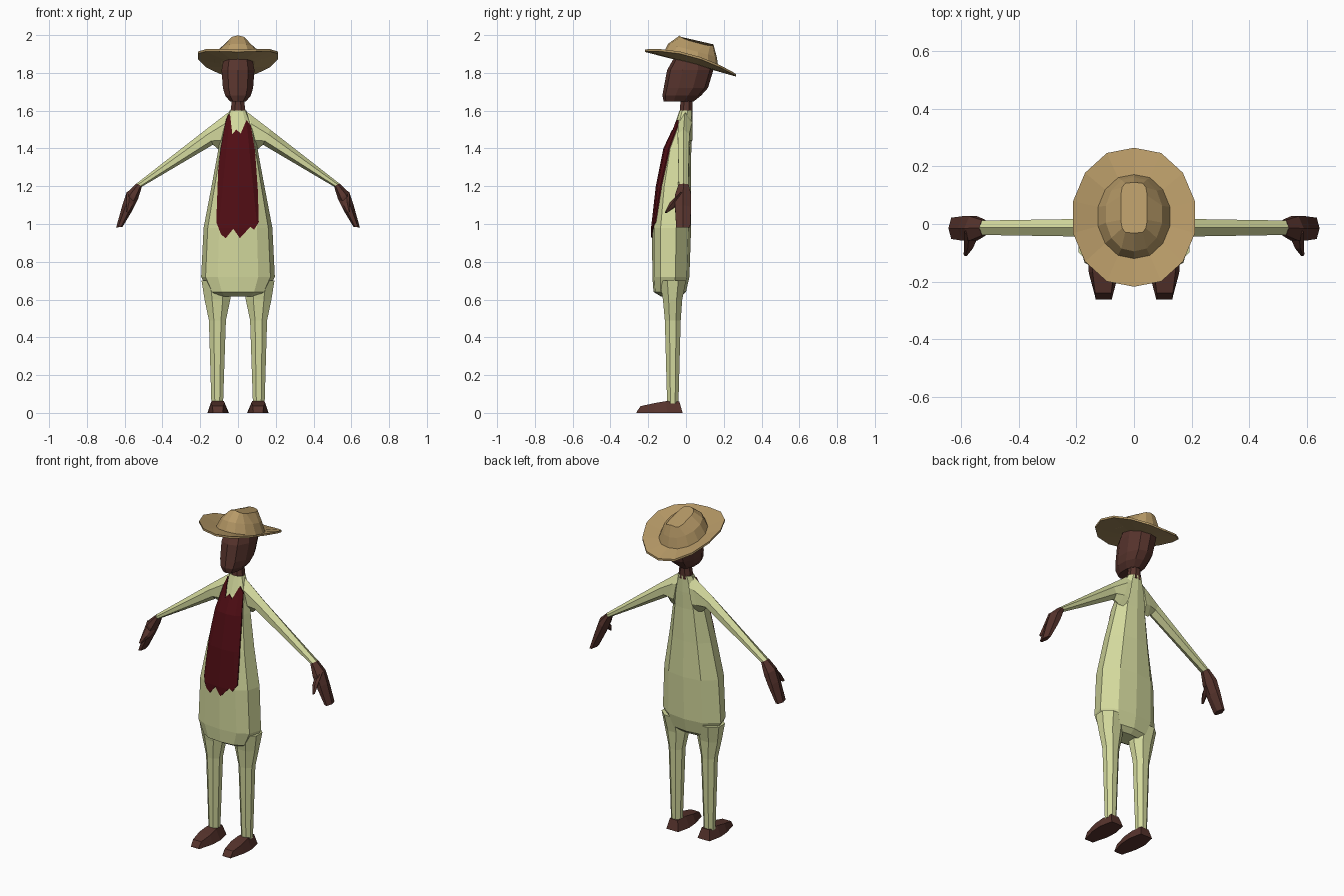
import bpy, bmesh, math


def material(name, rgb):
    m = bpy.data.materials.new(name)
    m.diffuse_color = (*rgb, 1)
    return m


CLOTH = material("pale_green_cloth", (0.66, 0.70, 0.34))
MAROON = material("dark_red_cloth", (0.080, 0.004, 0.007))
SKIN = material("dark_brown_skin", (0.095, 0.034, 0.026))
STRAW = material("tan_straw", (0.47, 0.32, 0.135))


def loft(name, rings, mat, mirror=False):
    """Skin a list of equal-length rings and cap both ends."""
    bm = bmesh.new()
    vs = [[bm.verts.new(p) for p in r] for r in rings]
    n = len(rings[0])
    for a, b in zip(vs, vs[1:]):
        for i in range(n):
            j = (i + 1) % n
            bm.faces.new((a[i], a[j], b[j], b[i]))
    bm.faces.new(vs[0][::-1])
    bm.faces.new(vs[-1])
    bmesh.ops.recalc_face_normals(bm, faces=bm.faces[:])
    me = bpy.data.meshes.new(name)
    bm.to_mesh(me)
    bm.free()
    me.materials.append(mat)
    ob = bpy.data.objects.new(name, me)
    bpy.context.collection.objects.link(ob)
    if mirror:
        ob.modifiers.new("mirror", 'MIRROR').use_mirror_merge = False
    return ob


def oval(w, yf, yb, z, n=8, cx=0.0, power=1.0):
    """Oval ring; z is a number or a function of x and y."""
    pts = []
    for i in range(n):
        t = 2 * math.pi * (i + 0.5) / n
        c, s = math.cos(t), math.sin(t)
        k = math.cos(math.pi / n)
        c = math.copysign(min(1, abs(c) / k) ** power, c)
        s = math.copysign(min(1, abs(s) / k) ** power, s)
        x, y = cx + w * c, (yf + yb) / 2 + (yb - yf) / 2 * s
        pts.append((x, y, z(x, y) if callable(z) else z))
    return pts


def limb(top, bottom, yf, yb):
    """Six-sided ring across a sideways limb, between two (x, z) points."""
    def at(t, y):
        return (top[0] + (bottom[0] - top[0]) * t, y,
                top[1] + (bottom[1] - top[1]) * t)
    ym = (yf + yb) / 2
    return [at(0, ym), at(0.3, yb), at(0.75, yb), at(1, ym), at(0.75, yf), at(0.3, yf)]


# Robe: half-width, front y, back y, height
ROBE = [(0.12, -0.13, -0.03, 0.615), (0.155, -0.172, 0.0, 0.64), (0.195, -0.178, 0.018, 0.72),
        (0.182, -0.18, 0.027, 0.98), (0.140, -0.155, 0.026, 1.20), (0.103, -0.115, 0.028, 1.40),
        (0.085, -0.068, 0.032, 1.50), (0.045, -0.035, 0.035, 1.60)]


def robe_rings(grow=0.0):
    rings = []
    for w, f, b, z in ROBE:
        w, f = w + grow, f - grow
        d = b - f
        half = [(0.0, f), (0.55 * w, f + 0.05 * d), (0.88 * w, f + 0.22 * d),
                (w, f + 0.62 * d), (0.6 * w, b - 0.07 * d), (0.0, b)]
        loop = half + [(-x, y) for x, y in half[-2:0:-1]]
        rings.append([(x, y, z) for x, y in loop])
    return rings


loft("robe", robe_rings(), CLOTH)

# Ragged bib: a front outline cut out of a slightly larger robe
BIB = [(-0.065, 1.58), (-0.042, 1.58), (-0.03, 1.475), (-0.01, 1.50), (0.015, 1.48),
       (0.045, 1.55), (0.068, 1.52), (0.09, 1.39), (0.105, 1.18), (0.11, 1.01),
       (0.085, 0.97), (0.065, 0.985), (0.01, 0.925), (-0.025, 0.975), (-0.065, 0.925),
       (-0.09, 0.945), (-0.115, 1.01), (-0.105, 1.285), (-0.092, 1.40), (-0.07, 1.52)]
bib = loft("bib", robe_rings(0.005), MAROON)
cutter = loft("bib_cutter", [[(x, y, z) for x, z in BIB] for y in (-0.3, -0.025)], MAROON)
cut = bib.modifiers.new("outline", 'BOOLEAN')
cut.operation, cut.object, cut.solver = 'INTERSECT', cutter, 'EXACT'
bpy.context.view_layer.update()
graph = bpy.context.evaluated_depsgraph_get()
cut_mesh = bpy.data.meshes.new_from_object(bib.evaluated_get(graph))
bib.modifiers.clear()
bib.data = cut_mesh
bpy.data.objects.remove(cutter)

# Sleeves
loft("sleeves", [limb((0.03, 1.60), (0.07, 1.39), -0.03, 0.034),
                 limb((0.055, 1.588), (0.105, 1.395), -0.042, 0.03),
                 limb((0.17, 1.50), (0.132, 1.42), -0.044, 0.018),
                 limb((0.54, 1.212), (0.508, 1.198), -0.038, 0.012)], CLOTH, True)

# Hands and thumbs
loft("hands", [limb((0.538, 1.214), (0.508, 1.20), -0.04, 0.014),
               limb((0.59, 1.165), (0.53, 1.13), -0.058, 0.027),
               limb((0.612, 1.10), (0.56, 1.07), -0.058, 0.027),
               limb((0.645, 0.982), (0.612, 0.984), -0.052, 0.022)], SKIN, True)
loft("thumbs", [limb((0.59, 1.17), (0.535, 1.12), -0.045, -0.01),
                limb((0.59, 1.125), (0.55, 1.09), -0.085, -0.04),
                limb((0.592, 1.065), (0.578, 1.058), -0.112, -0.10)], SKIN, True)

# Trouser legs: centre x, half-width, front y, back y, height
LEGS = [(0.115, 0.078, -0.14, 0.0, 0.70), (0.109, 0.068, -0.122, -0.02, 0.60),
        (0.109, 0.045, -0.112, -0.028, 0.49), (0.11, 0.031, -0.10, -0.04, 0.05)]
loft("legs", [oval(w, f, b, z, 8, cx) for cx, w, f, b, z in LEGS], CLOTH, True)

# Shoes: lower y, upper y, lower half-width, upper half-width, height
SHOES = [(-0.018, -0.035, 0.04, 0.026, 0.06), (-0.10, -0.105, 0.057, 0.032, 0.062),
         (-0.17, -0.165, 0.052, 0.037, 0.052), (-0.245, -0.24, 0.032, 0.028, 0.036),
         (-0.262, -0.26, 0.028, 0.026, 0.008)]
loft("shoes", [[(0.105 - a, y, 0), (0.105 + a, y, 0), (0.107 + b, v, h), (0.107 - b, v, h)]
               for y, v, a, b, h in SHOES], SKIN, True)

# Neck and head
loft("neck", [oval(0.042, -0.034, 0.034, 1.58), oval(0.034, -0.03, 0.034, 1.64),
              oval(0.034, -0.03, 0.034, 1.70)], SKIN)
HEAD = [(0.042, -0.118, 0.04, 1.648), (0.068, -0.125, 0.08, 1.68), (0.080, -0.118, 0.116, 1.72),
        (0.087, -0.10, 0.145, 1.815), (0.074, -0.06, 0.13, 1.885)]
loft("head", [oval(w, f, b, z, 10) for w, f, b, z in HEAD], SKIN)


# Hat: tilted brim with raised sides, tapered crown with a narrow ridge
def brim(lift):
    return lambda x, y: 1.858 - 0.27 * y + 0.9 * x * x + lift


def crown(lift, droop=0.0):
    return lambda x, y: 1.862 - 0.27 * y + lift - droop * x * x


loft("hat", [oval(0.09, -0.08, 0.14, brim(-0.004), 14), oval(0.212, -0.218, 0.265, brim(-0.006), 14),
             oval(0.212, -0.218, 0.265, brim(0.006), 14), oval(0.125, -0.12, 0.172, crown(0.008), 14),
             oval(0.098, -0.095, 0.163, crown(0.066), 14),
             oval(0.046, -0.032, 0.145, crown(0.128, 7), 14, 0, 0.5)], STRAW)
